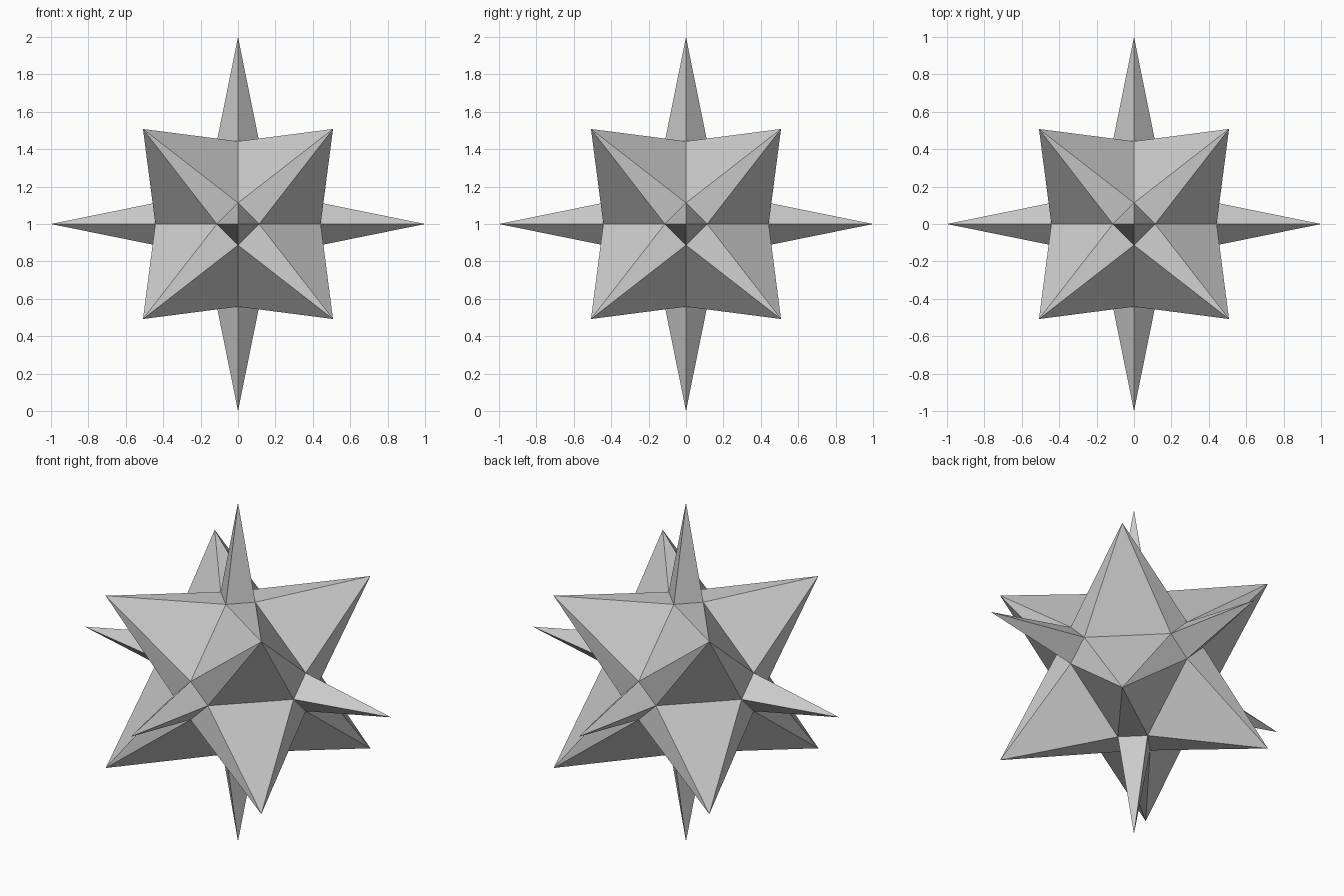
import bpy, bmesh
from itertools import permutations, product
from mathutils import Vector

if "Cube" in bpy.data.objects:
    bpy.data.objects.remove(bpy.data.objects["Cube"])

CORE_NEAR, CORE_FAR = 0.113, 0.442   # core corners are permutations of (0, near, far)
AXIS_TIP, CORNER_TIP = 1.0, 0.508    # reach of the square and hexagonal spikes

# Truncated octahedron core
bm = bmesh.new()
corners = {tuple(s * c for s, c in zip(signs, perm))
           for perm in permutations((0.0, CORE_NEAR, CORE_FAR))
           for signs in product((-1, 1), repeat=3)}
for co in sorted({tuple(c + 0.0 for c in co) for co in corners}):
    bm.verts.new(co)
bmesh.ops.convex_hull(bm, input=bm.verts[:])
bmesh.ops.dissolve_limit(bm, angle_limit=0.02, verts=bm.verts[:], edges=bm.edges[:])

# Raise a spike on every face
for face in bm.faces[:]:
    n = face.calc_center_median().normalized()
    if len(face.verts) == 4:
        tip = Vector([round(c) * AXIS_TIP for c in n])
    else:
        tip = Vector([CORNER_TIP if c > 0 else -CORNER_TIP for c in n])
    poked = bmesh.ops.poke(bm, faces=[face])
    poked["verts"][0].co = tip

bmesh.ops.recalc_face_normals(bm, faces=bm.faces[:])
bmesh.ops.translate(bm, verts=bm.verts[:], vec=(0, 0, 1))

mesh = bpy.data.meshes.new("spiked_star")
bm.to_mesh(mesh)
bm.free()
star = bpy.data.objects.new("spiked_star", mesh)
bpy.context.collection.objects.link(star)
